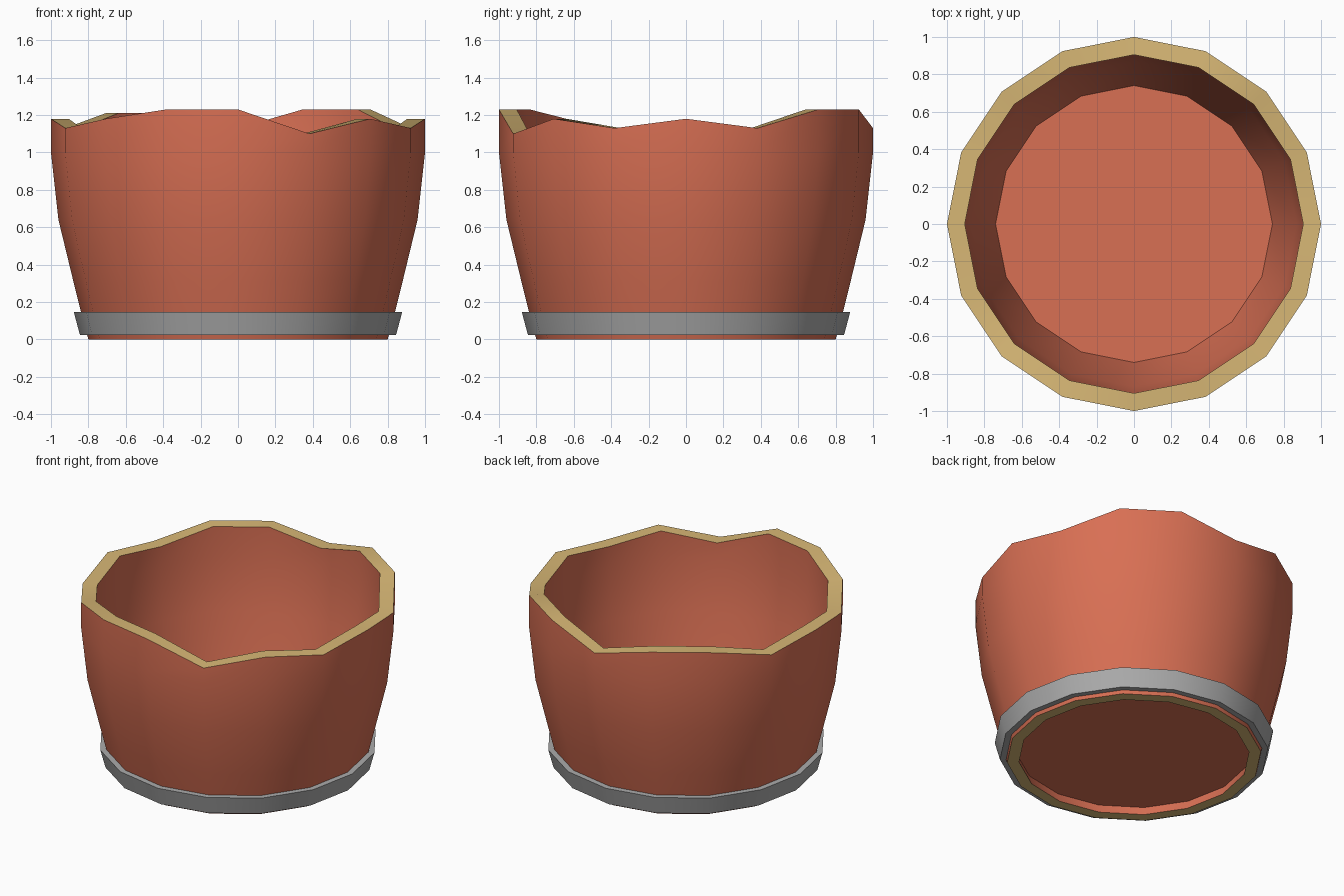
import bpy, bmesh, math

if "Cube" in bpy.data.objects:
    bpy.data.objects.remove(bpy.data.objects["Cube"])

N = 16

def material(name, rgb):
    m = bpy.data.materials.new(name)
    m.diffuse_color = (*rgb, 1)
    m.use_nodes = True
    m.node_tree.nodes["Principled BSDF"].inputs["Base Color"].default_value = m.diffuse_color
    return m

brick = material("terracotta red", (0.69, 0.16, 0.088))
wood = material("raw wood", (0.69, 0.48, 0.18))
grey = material("hoop grey", (0.41, 0.41, 0.41))

# jagged rim heights, one per side corner, counter-clockwise from +x
RIM = [1.18, 1.13, 1.23, 1.23, 1.13, 1.21, 1.21, 1.13,
       1.18, 1.13, 1.18, 1.23, 1.23, 1.10, 1.18, 1.13]

def ring(bm, r, z):
    """Ring of N corners; z is a height or a list of heights."""
    out = []
    for i in range(N):
        a = 2 * math.pi * i / N
        h = z[i] if isinstance(z, list) else z
        out.append(bm.verts.new((r * math.cos(a), r * math.sin(a), h)))
    return out

def lathe(name, profile, mats, wood_bands=(), floor_ring=None):
    """Closed revolved profile, with optional floor disc across one ring."""
    bm = bmesh.new()
    rings = [ring(bm, r, z) for r, z in profile]
    for k in range(len(rings)):
        a, b = rings[k], rings[(k + 1) % len(rings)]
        for i in range(N):
            j = (i + 1) % N
            f = bm.faces.new((a[i], a[j], b[j], b[i]))
            f.material_index = 1 if k in wood_bands else 0
    if floor_ring:
        bm.faces.new(ring(bm, *floor_ring))
    me = bpy.data.meshes.new(name)
    bm.to_mesh(me)
    bm.free()
    for m in mats:
        me.materials.append(m)
    ob = bpy.data.objects.new(name, me)
    bpy.context.collection.objects.link(ob)
    bpy.ops.object.select_all(action='DESELECT')
    ob.select_set(True)
    bpy.context.view_layer.objects.active = ob
    bpy.ops.object.shade_smooth_by_angle(angle=math.radians(35))
    return ob

# broken barrel: outer wall, jagged wooden rim, inner wall, wooden foot edge, floor
barrel = [(0.80, 0), (0.84, 0.15), (0.88, 0.31), (0.96, 0.64), (1.0, 1.0), (1.0, RIM),
          (0.905, RIM), (0.905, 1.0), (0.87, 0.64), (0.74, 0.06), (0.725, 0)]
lathe("broken_barrel", barrel, [brick, wood], wood_bands=(5, 10), floor_ring=(0.74, 0.06))

# metal hoop around the base
hoop = [(0.845, 0.024), (0.878, 0.147), (0.832, 0.147), (0.80, 0.024)]
lathe("base_hoop", hoop, [grey])
